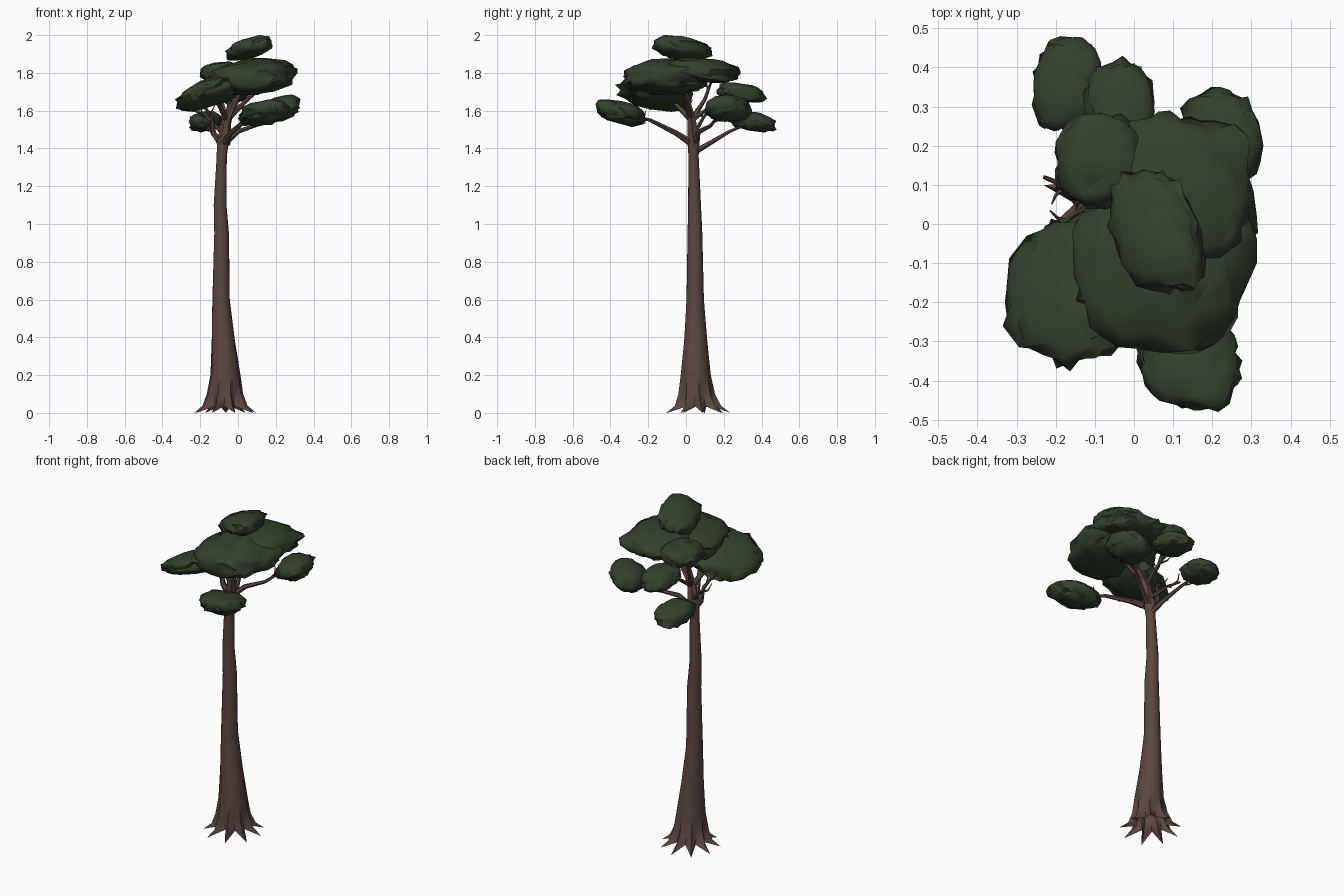
import bpy, bmesh, math, random
from mathutils import Vector, noise

random.seed(4)
cube = bpy.data.objects.get("Cube")
if cube:
    bpy.data.objects.remove(cube, do_unlink=True)


def make_material(name, rgb):
    mat = bpy.data.materials.new(name)
    mat.use_nodes = True
    colour = (*rgb, 1)
    mat.diffuse_color = colour
    shader = mat.node_tree.nodes["Principled BSDF"]
    shader.inputs["Base Color"].default_value = colour
    shader.inputs["Roughness"].default_value = 0.9
    return mat


BARK = make_material("brown bark", (.105, .063, .052))
LEAF = make_material("dark green leaves", (.033, .054, .026))


def finish(name, bm, mat, angle):
    bmesh.ops.recalc_face_normals(bm, faces=bm.faces)
    mesh = bpy.data.meshes.new(name)
    bm.to_mesh(mesh)
    bm.free()
    mesh.materials.append(mat)
    obj = bpy.data.objects.new(name, mesh)
    bpy.context.collection.objects.link(obj)
    bpy.ops.object.select_all(action='DESELECT')
    obj.select_set(True)
    bpy.context.view_layer.objects.active = obj
    bpy.ops.object.shade_smooth_by_angle(angle=math.radians(angle))
    return obj


def loft(bm, rings):
    """Skin a list of point rings, open at the start and capped at the end."""
    loops = [[bm.verts.new(p) for p in ring] for ring in rings]
    n = len(loops[0])
    for low, high in zip(loops, loops[1:]):
        for i in range(n):
            j = (i + 1) % n
            bm.faces.new((low[i], low[j], high[j], high[i]))
    bm.faces.new(loops[-1])


def tube(bm, points, r_start, r_end, sides=6):
    """Tapering limb along a path."""
    pts = [Vector(p) for p in points]
    rings = []
    for k, p in enumerate(pts):
        along = pts[min(k + 1, len(pts) - 1)] - pts[max(k - 1, 0)]
        turn = along.to_track_quat('Z', 'Y')
        r = r_start + (r_end - r_start) * k / (len(pts) - 1)
        rings.append([p + turn @ Vector((r * math.cos(a), r * math.sin(a), 0))
                      for a in (math.tau * i / sides for i in range(sides))])
    loft(bm, rings)


# Trunk: smooth column flaring into pointed, arched roots
ROOTS = 9
reach = [random.uniform(.8, 1.15) for _ in range(ROOTS)]
profile = [  # height, centre x, centre y, radius, ridge strength, arch between roots
    (.005, -.07, .065, .122, .42, .03),
    (.04, -.07, .062, .1, .25, .012),
    (.1, -.07, .055, .088, .13, 0),
    (.2, -.067, .05, .077, .06, 0),
    (.38, -.078, .05, .061, .03, 0),
    (.6, -.09, .048, .046, .02, 0),
    (.95, -.087, .047, .039, .01, 0),
    (1.1, -.095, .045, .034, .01, 0),
    (1.36, -.086, .04, .027, 0, 0),
    (1.46, -.078, .04, .034, 0, 0),
]
rings = []
for z, cx, cy, radius, ridge, arch in profile:
    ring = []
    for i in range(ROOTS * 2):
        a = math.tau * (i + .4) / (ROOTS * 2)
        tip = i % 2 == 0
        r = radius * (1 + ridge * (reach[i // 2] if tip else -.8))
        ring.append((cx + r * math.cos(a), cy + r * math.sin(a),
                     z + (-arch / 6 if tip else arch)))
    rings.append(ring)
bm = bmesh.new()
loft(bm, rings)
finish("trunk", bm, BARK, 50)

# Limbs: start radius followed by the path
FORK, CROWN = (-.077, .04, 1.42), (-.06, .03, 1.55)
limbs = {
    "leader": (.036, FORK, CROWN, (0, 0, 1.68), (.06, -.02, 1.82)),
    "front_limb": (.02, FORK, (-.04, -.05, 1.48), (.04, -.19, 1.55), (.1, -.31, 1.58)),
    "back_limb": (.017, (-.08, .045, 1.38), (-.1, .13, 1.43), (-.14, .23, 1.49), (-.17, .33, 1.53)),
    "left_limb": (.018, FORK, (0, .07, 1.49), (.09, .13, 1.52), (.2, .2, 1.61)),
    "right_limb": (.022, FORK, (-.13, .045, 1.48), (-.14, .03, 1.56), (-.19, -.02, 1.65)),
    "canopy_front_limb": (.018, CROWN, (-.1, -.05, 1.63), (-.15, -.13, 1.69)),
    "canopy_back_limb": (.015, CROWN, (-.05, .13, 1.62), (-.04, .28, 1.69)),
    "canopy_rear_right_limb": (.015, CROWN, (-.09, .1, 1.66), (-.1, .15, 1.8)),
    "canopy_left_limb": (.017, CROWN, (.05, 0, 1.66), (.16, -.06, 1.75)),
    "bare_limb": (.012, (-.09, .05, 1.49), (-.16, .09, 1.56), (-.23, .12, 1.6)),
}
for name, (radius, *path) in limbs.items():
    bm = bmesh.new()
    tube(bm, path, radius, .005)
    # Two side twigs branch off near the end
    base, end = Vector(path[-2]), Vector(path[-1])
    for side in (-1, 1):
        out = (end - base).cross(Vector((0, 0, 1))).normalized() * side
        start = base.lerp(end, .35 + .15 * side)
        mid = start + out * .03 + (end - base) * .2
        tube(bm, (start, mid, mid + out * .025 + Vector((0, 0, .035))), .007, .002, 5)
    finish(name, bm, BARK, 45)

# Foliage pads: x, y and z ranges, then lean along x, lean along y and sideways skew
pads = {
    "top_pad": ((-.07, .185), (-.18, .14), (1.86, 2.0), .5, -.4, -.3),
    "main_pad": ((-.16, .315), (-.335, .13), (1.68, 1.875), .15, 0, 0),
    "main_rear_pad": ((-.07, .315), (-.1, .29), (1.745, 1.88), 0, -.3, 0),
    "right_pad": ((-.335, .04), (-.37, .04), (1.59, 1.8), .9, -.4, .1),
    "rear_right_pad": ((-.205, .03), (.03, .285), (1.745, 1.86), .2, -.1, 0),
    "back_pad": ((-.13, .06), (.16, .43), (1.64, 1.75), 0, -.3, 0),
    "low_back_pad": ((-.26, -.08), (.23, .48), (1.485, 1.6), .2, -.3, .1),
    "low_left_pad": ((.12, .335), (.1, .35), (1.535, 1.685), .4, 0, -.1),
    "low_front_pad": ((0, .28), (-.48, -.21), (1.515, 1.66), .2, -.5, -.15),
}
for seed, (name, (*box, lean_x, lean_y, skew)) in enumerate(pads.items()):
    bm = bmesh.new()
    bmesh.ops.create_icosphere(bm, subdivisions=4, radius=1)
    shift = Vector((seed * 7.3, seed * 3.1, seed))
    for v in bm.verts:
        p = v.co.copy()
        lump = 1 + .14 * noise.noise(p * 1.4 + shift)
        lump += .1 * noise.noise(p * 3.5 + shift)
        # A ragged rim and underside, a softer top
        lump += (.14 if p.z < .3 else .06) * noise.noise(p * 7 + shift)
        # Square off the outline and the rim
        flat = math.hypot(p.x, p.y)
        square = (abs(p.x) ** 2.6 + abs(p.y) ** 2.6) ** (1 / 2.6) or 1
        spread = flat ** .8 / square
        z = math.copysign(abs(p.z) ** .8, p.z)
        v.co = Vector((p.x * spread, p.y * spread, z)) * lump
        v.co.z += lean_x * v.co.x + lean_y * v.co.y
        v.co.x += skew * v.co.y
    for axis, (low, high) in enumerate(box):
        values = [v.co[axis] for v in bm.verts]
        least, span = min(values), max(values) - min(values)
        for v in bm.verts:
            v.co[axis] = low + (v.co[axis] - least) / span * (high - low)
    pad = finish(name, bm, LEAF, 40)
    # Thin the mesh into irregular facets
    thin = pad.modifiers.new("Facets", 'DECIMATE')
    thin.ratio = .25
